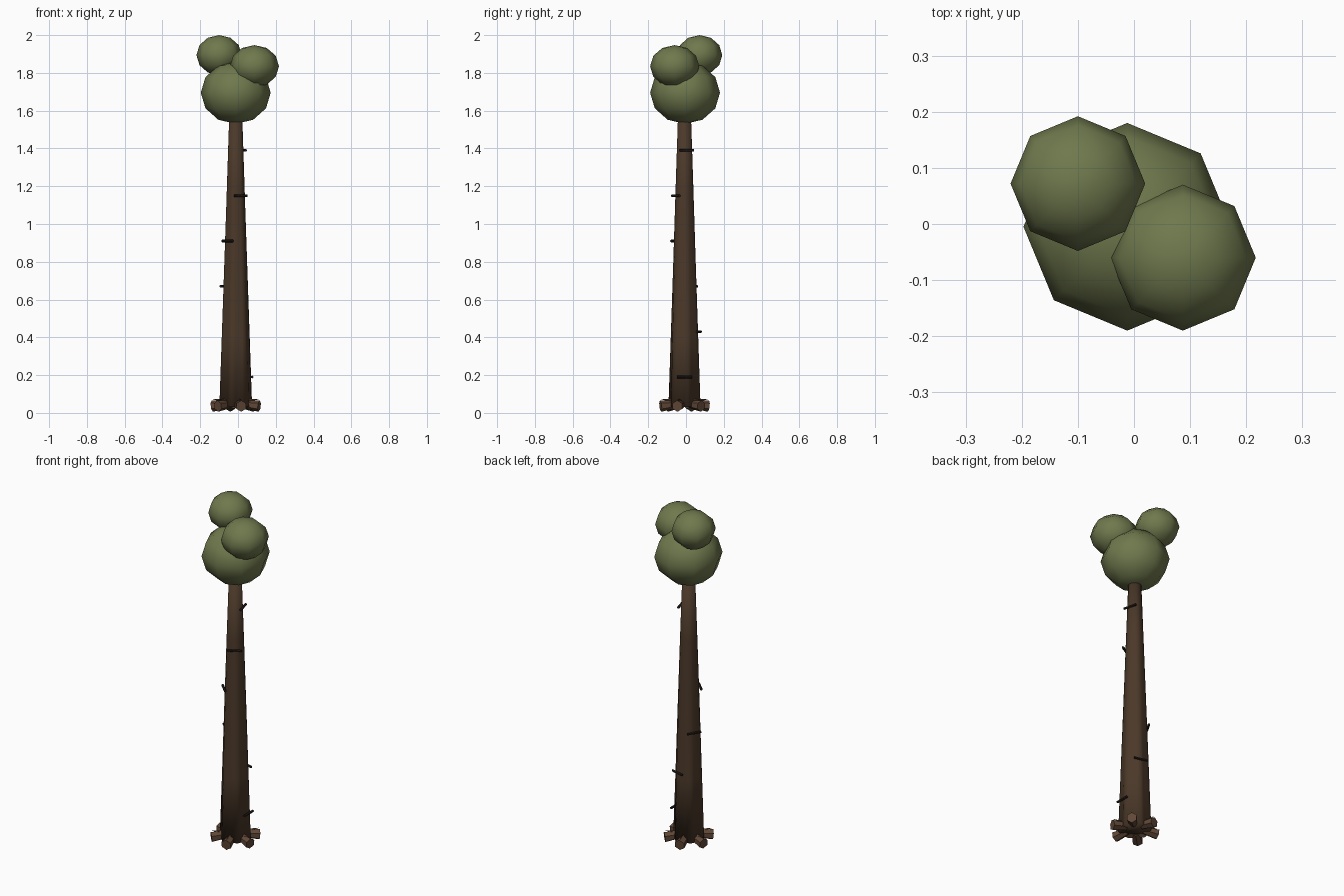
import bpy, bmesh, math
from mathutils import Vector

if "Cube" in bpy.data.objects:
    bpy.data.objects.remove(bpy.data.objects["Cube"])

CX, CY = -0.012, -0.008


def material(name, rgb):
    m = bpy.data.materials.new(name)
    m.diffuse_color = (*rgb, 1)
    m.use_nodes = True
    m.node_tree.nodes["Principled BSDF"].inputs["Base Color"].default_value = m.diffuse_color
    return m


BARK = material("bark", (0.07, 0.04, 0.022))
ROOT = material("root_wood", (0.12, 0.065, 0.038))
DARK = material("dark_wood", (0.02, 0.014, 0.01))
LEAF = material("leaf", (0.16, 0.19, 0.075))


def polar(r, deg, z):
    a = math.radians(deg)
    return Vector((CX + r * math.cos(a), CY + r * math.sin(a), z))


def cone_between(name, a, b, r1, r2, sides, mat):
    d = b - a
    bpy.ops.mesh.primitive_cone_add(vertices=sides, radius1=r1, radius2=r2,
                                    depth=d.length, location=(a + b) / 2)
    o = bpy.context.object
    o.name = name
    o.rotation_euler = d.to_track_quat('Z', 'Y').to_euler()
    o.data.materials.append(mat)
    return o


def trunk_radius(z):
    return 0.089 + (0.036 - 0.089) * (z - 0.03) / 1.5


# tapered trunk, fluted at the base and round at the top
bm = bmesh.new()
rings = []
for z, flute in ((0.03, 0.16), (0.4, 0.12), (0.8, 0.08), (1.2, 0.04), (1.6, 0.0)):
    ring = []
    for i in range(24):
        deg = i * 15 + 13
        r = trunk_radius(z) * (1 - flute * (1 - math.cos(math.radians(6 * i * 15))) / 2)
        ring.append(bm.verts.new(polar(r, deg, z)))
    rings.append(ring)
for lo, hi in zip(rings, rings[1:]):
    for i in range(24):
        j = (i + 1) % 24
        bm.faces.new((lo[i], lo[j], hi[j], hi[i]))
bm.faces.new(rings[0][::-1])
bm.faces.new(rings[-1])
for f in bm.faces:
    f.smooth = True
me = bpy.data.meshes.new("trunk")
bm.to_mesh(me)
bm.free()
me.materials.append(BARK)
bpy.context.collection.objects.link(bpy.data.objects.new("trunk", me))

# stubby roots with a thin sliver above each
for k in range(6):
    deg = -77 + 60 * k
    cone_between(f"root_{k}", polar(0.05, deg, 0.045), polar(0.13, deg, 0.036),
                 0.022, 0.03, 6, ROOT)
    cone_between(f"root_sliver_{k}", polar(0.07, deg, 0.064), polar(0.125, deg, 0.073),
                 0.008, 0.001, 4, ROOT)

# climbing pegs spiralling up the trunk
for k in range(6):
    z, deg = 0.19 + 0.24 * k, 75 * k
    c = polar(trunk_radius(z) + 0.004, deg, z)
    t = Vector((-math.sin(math.radians(deg)), math.cos(math.radians(deg)), 0)) * 0.039
    cone_between(f"peg_{k}", c - t, c + t, 0.007, 0.007, 6, DARK)

# crown of three squashed low-poly balls
for name, loc, r, rz in (("crown_main", (-0.012, -0.005, 1.695), 0.185, 0.165),
                         ("crown_back", (-0.10, 0.072, 1.894), 0.12, 0.106),
                         ("crown_front", (0.087, -0.06, 1.835), 0.13, 0.112)):
    bpy.ops.mesh.primitive_uv_sphere_add(segments=8, ring_count=6, radius=1, location=loc)
    o = bpy.context.object
    o.name = name
    o.scale = (r, r, rz)
    o.data.materials.append(LEAF)
    bpy.ops.object.shade_smooth()
